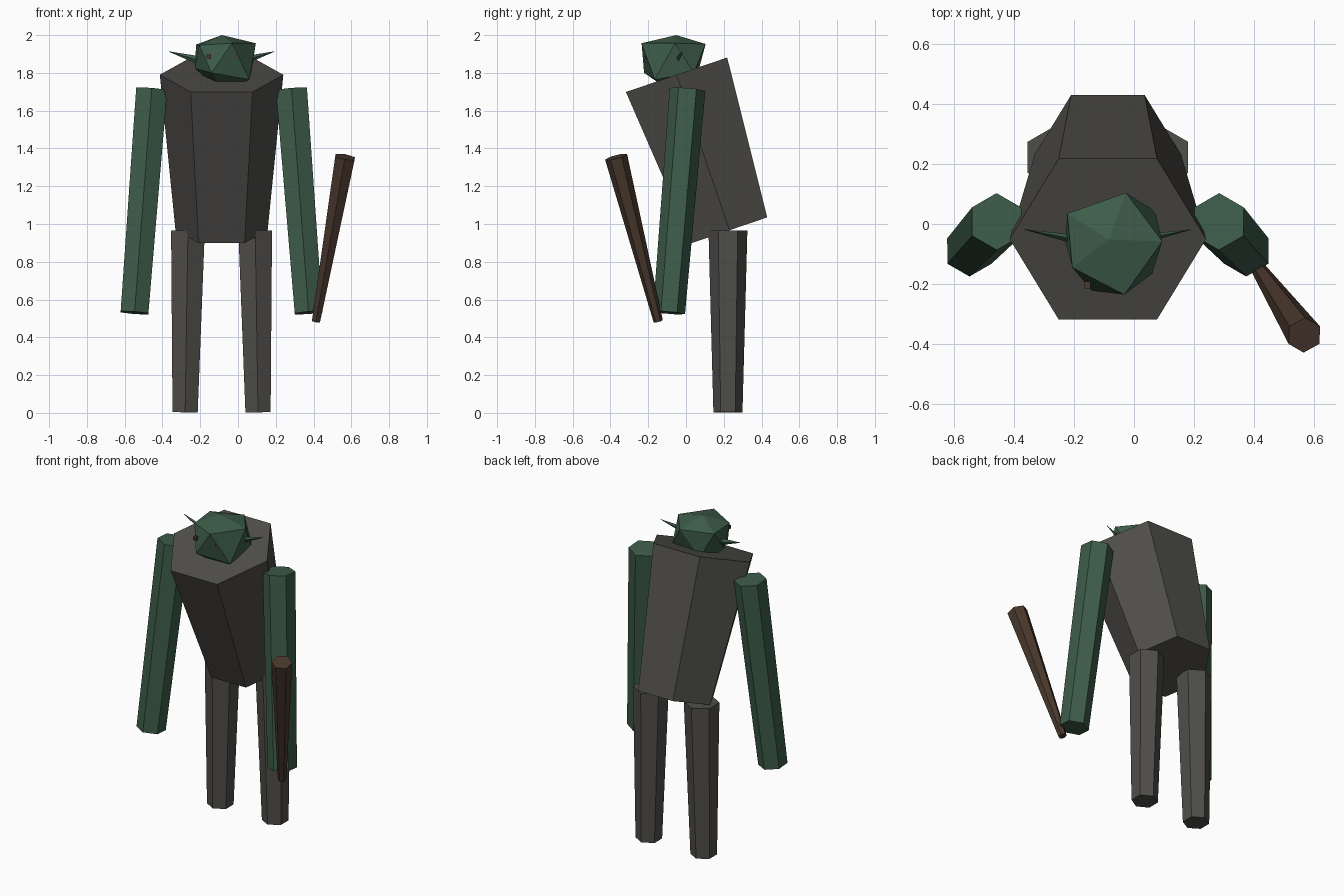
import bpy, bmesh, math
from mathutils import Vector

cube = bpy.data.objects.get("Cube")
if cube:
    bpy.data.objects.remove(cube, do_unlink=True)

MID = -0.087  # the body's own mirror line in x


def material(name, rgb):
    m = bpy.data.materials.new(name)
    m.use_nodes = True
    m.diffuse_color = (*rgb, 1)
    bsdf = m.node_tree.nodes["Principled BSDF"]
    bsdf.inputs["Base Color"].default_value = (*rgb, 1)
    bsdf.inputs["Roughness"].default_value = 0.9
    return m


green = material("moss green skin", (0.047, 0.108, 0.068))
grey = material("charcoal cloth", (0.078, 0.076, 0.068))
brown = material("dark wood", (0.068, 0.040, 0.026))


def finish(name, bm, mat):
    bmesh.ops.recalc_face_normals(bm, faces=bm.faces)
    mesh = bpy.data.meshes.new(name)
    bm.to_mesh(mesh)
    bm.free()
    mesh.materials.append(mat)
    obj = bpy.data.objects.new(name, mesh)
    bpy.context.collection.objects.link(obj)
    return obj


def limb(name, start, end, r0, r1, mat, corner=(0, 1, 0), sides=6, flat=1.0):
    """Tapered prism between two points, with a corner towards `corner`."""
    a, b = Vector(start), Vector(end)
    axis = (b - a).normalized()
    u = Vector(corner)
    u = (u - axis * u.dot(axis)).normalized()
    v = axis.cross(u) * flat
    bm = bmesh.new()
    rings = []
    for centre, r in ((a, r0), (b, r1)):
        ring = []
        for i in range(sides):
            t = math.tau * i / sides
            ring.append(bm.verts.new(centre + r * (u * math.cos(t) + v * math.sin(t))))
        rings.append(ring)
    for i in range(sides):
        j = (i + 1) % sides
        bm.faces.new((rings[0][i], rings[0][j], rings[1][j], rings[1][i]))
    for ring in rings:
        bm.faces.new(ring)
    return finish(name, bm, mat)


def box(name, centre, size, mat):
    bm = bmesh.new()
    bmesh.ops.create_cube(bm, size=size)
    bmesh.ops.translate(bm, verts=bm.verts, vec=centre)
    return finish(name, bm, mat)


# Hunched torso leaning forward
limb("torso", (MID, 0.23, 0.967), (MID, -0.05, 1.79), 0.244, 0.327, grey, corner=(1, 0, 0))

# Paired parts, offset from the mirror line
for side, s in (("left", 1), ("right", -1)):
    def at(dx, y, z):
        return (MID + s * dx, y, z)

    limb(side + "_leg", at(0.193, 0.222, 0.003), at(0.178, 0.222, 0.965), 0.077, 0.103, grey)
    limb(side + "_arm", at(0.461, -0.09, 0.53), at(0.370, 0.008, 1.713), 0.085, 0.095, green)
    limb(side + "_ear", at(0.09, -0.055, 1.858), at(0.279, -0.018, 1.913), 0.026, 0.001,
         green, corner=(0, 0, 1), sides=4, flat=0.65)
    box(side + "_eye", at(0.068, -0.203, 1.886), 0.022, brown)

# Uneven faceted head: crown, upper ring, lower ring, chin
head_points = [
    (-0.085, -0.052, 2.0),
    (-0.027, 0.104, 1.953), (0.094, -0.058, 1.957), (-0.032, -0.235, 1.957),
    (-0.205, -0.145, 1.947), (-0.222, 0.035, 1.95),
    (0.07, 0.042, 1.80), (-0.14, 0.06, 1.79), (-0.228, -0.06, 1.825),
    (-0.14, -0.222, 1.80), (0.06, -0.165, 1.765),
    (-0.085, -0.06, 1.69),
]
bm = bmesh.new()
for p in head_points:
    bm.verts.new(p)
bmesh.ops.convex_hull(bm, input=bm.verts)
finish("head", bm, green)

# Club held beside the left hand
limb("club", (0.413, -0.147, 0.485), (0.567, -0.37, 1.355), 0.025, 0.06, brown)
